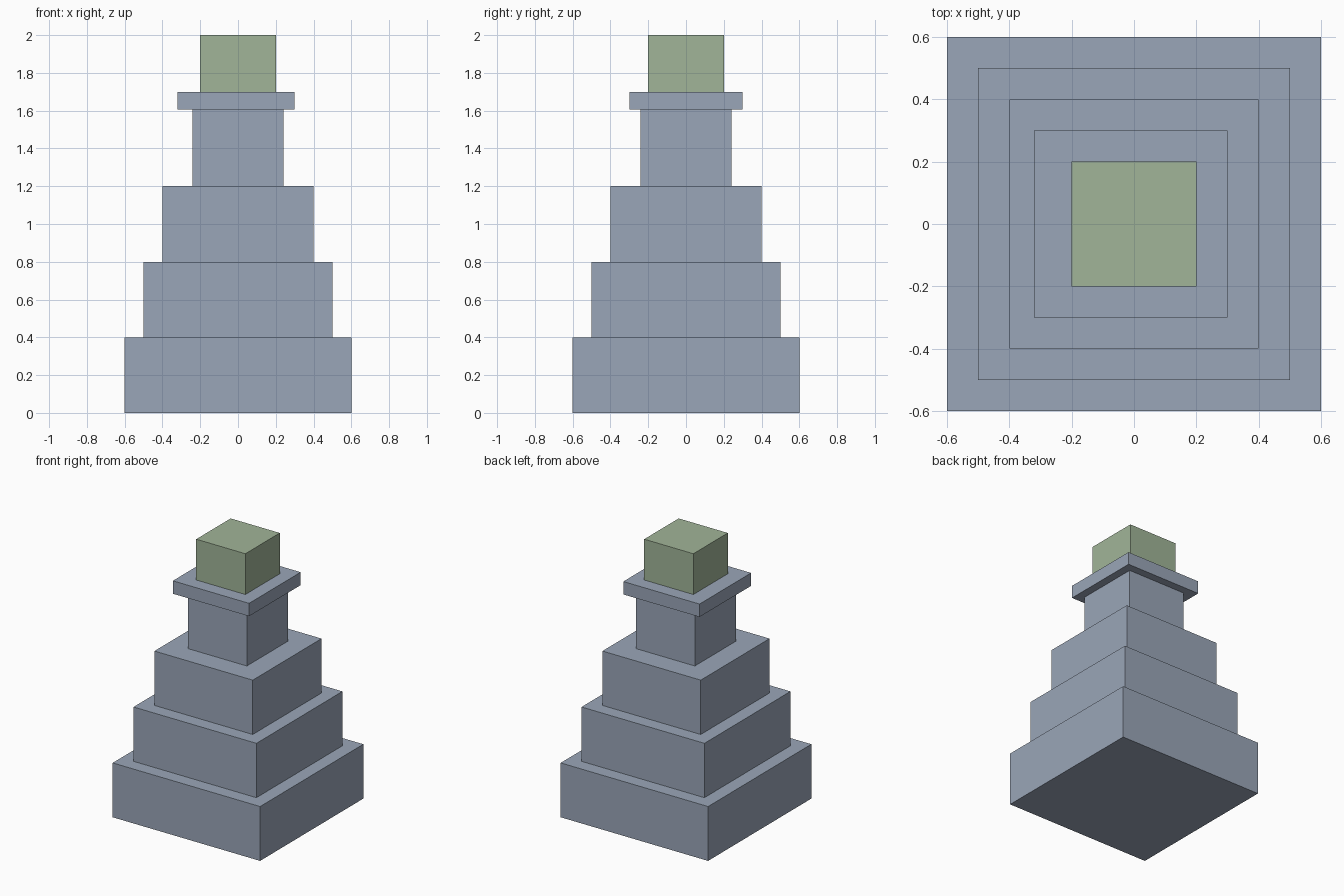
import bpy

if "Cube" in bpy.data.objects:
    bpy.data.objects.remove(bpy.data.objects["Cube"])


def material(name, rgb):
    m = bpy.data.materials.new(name)
    m.diffuse_color = (*rgb, 1.0)
    m.use_nodes = True
    m.node_tree.nodes["Principled BSDF"].inputs["Base Color"].default_value = m.diffuse_color
    return m


stone = material("blue_grey_stone", (0.323, 0.381, 0.479))
green = material("soft_green", (0.356, 0.462, 0.314))


def block(name, x0, x1, y0, y1, z0, z1, mat):
    """Axis-aligned box given by its bounds."""
    bpy.ops.mesh.primitive_cube_add(
        size=1, location=((x0 + x1) / 2, (y0 + y1) / 2, (z0 + z1) / 2))
    ob = bpy.context.object
    ob.name = name
    ob.scale = (x1 - x0, y1 - y0, z1 - z0)
    bpy.ops.object.transform_apply(location=False, rotation=False, scale=True)
    ob.data.materials.append(mat)


# Square tiers: name, half width, bottom, top, colour
for name, h, z0, z1, mat in (
    ("base_tier", 0.6, 0.0, 0.4, stone),
    ("middle_tier", 0.5, 0.4, 0.8, stone),
    ("upper_tier", 0.4, 0.8, 1.2, stone),
    ("neck", 0.24, 1.2, 1.6, stone),
    ("top_block", 0.2, 1.7, 2.0, green),
):
    block(name, -h, h, -h, h, z0, z1, mat)

# Overhanging slab, slightly longer to the left
block("ledge_slab", -0.32, 0.30, -0.30, 0.30, 1.605, 1.70, stone)

# Let the neck meet the slab's underside
neck = bpy.data.objects["neck"]
for v in neck.data.vertices:
    if v.co.z > 0:
        v.co.z += 0.005
